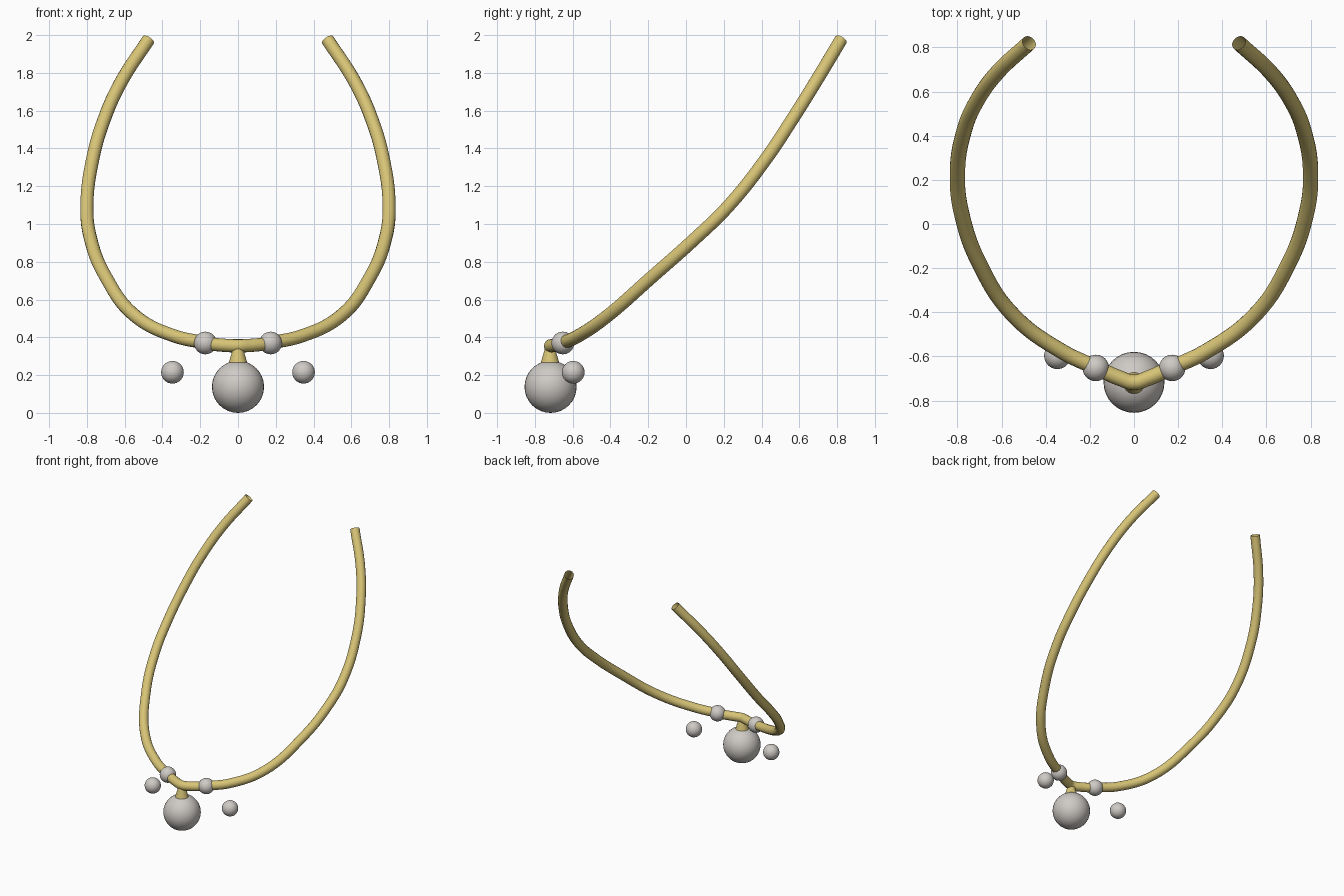
import bpy
from mathutils import Vector

if "Cube" in bpy.data.objects:
    bpy.data.objects.remove(bpy.data.objects["Cube"], do_unlink=True)


def make_material(name, colour):
    mat = bpy.data.materials.new(name)
    mat.use_nodes = True
    mat.diffuse_color = colour
    mat.node_tree.nodes["Principled BSDF"].inputs["Base Color"].default_value = colour
    return mat


GOLD = make_material("pale gold", (0.68, 0.55, 0.18, 1))
PEARL = make_material("pearl grey", (0.62, 0.59, 0.56, 1))
TUBE_RADIUS = 0.035


def tube(name, points):
    """Smooth open-ended tube through the given points."""
    curve = bpy.data.curves.new(name, "CURVE")
    curve.dimensions = "3D"
    curve.bevel_depth = TUBE_RADIUS
    curve.bevel_resolution = 6
    curve.resolution_u = 10
    spline = curve.splines.new("BEZIER")
    spline.bezier_points.add(len(points) - 1)
    for bp, co in zip(spline.bezier_points, points):
        bp.co = co
        bp.handle_left_type = bp.handle_right_type = "AUTO"
    obj = bpy.data.objects.new(name, curve)
    bpy.context.collection.objects.link(obj)
    bpy.ops.object.select_all(action="DESELECT")
    obj.select_set(True)
    bpy.context.view_layer.objects.active = obj
    bpy.ops.object.convert(target="MESH")
    obj = bpy.context.object
    obj.data.materials.clear()
    obj.data.materials.append(GOLD)
    bpy.ops.object.shade_smooth()
    return obj


def ball(name, centre, radius):
    bpy.ops.mesh.primitive_uv_sphere_add(segments=32, ring_count=16,
                                         radius=radius, location=centre)
    obj = bpy.context.object
    obj.name = name
    obj.data.materials.append(PEARL)
    bpy.ops.object.shade_smooth()


# Collar arms sweep from the front beads up and round to the open back
arm = [(0.15, -0.66, 0.368), (0.33, -0.575, 0.405), (0.54, -0.42, 0.51),
       (0.70, -0.18, 0.72), (0.78, 0.045, 0.92), (0.80, 0.22, 1.09),
       (0.77, 0.42, 1.34), (0.71, 0.56, 1.55), (0.62, 0.685, 1.75),
       (0.475, 0.82, 1.975)]
for side, sign in (("left", 1), ("right", -1)):
    def at(p):
        return Vector((sign * p[0], p[1], p[2]))
    tube(side + "_collar_arm", [at(p) for p in arm])
    ball(side + "_collar_bead", at((0.173, -0.652, 0.37)), 0.06)
    ball(side + "_hanging_bead", at((0.347, -0.597, 0.215)), 0.06)

# Front bridge between the two collar beads
tube("front_bridge", [(-0.17, -0.652, 0.367), (-0.06, -0.70, 0.357), (0, -0.717, 0.355),
                      (0.06, -0.70, 0.357), (0.17, -0.652, 0.367)])

# Pendant and its tapered cap
ball("pendant_ball", (0, -0.717, 0.138), 0.138)
bpy.ops.mesh.primitive_cone_add(vertices=32, radius1=0.052, radius2=0.026,
                                depth=0.09, location=(0, -0.72, 0.299))
cap = bpy.context.object
cap.name = "pendant_cap"
cap.data.materials.append(GOLD)
bpy.ops.object.shade_smooth_by_angle()
